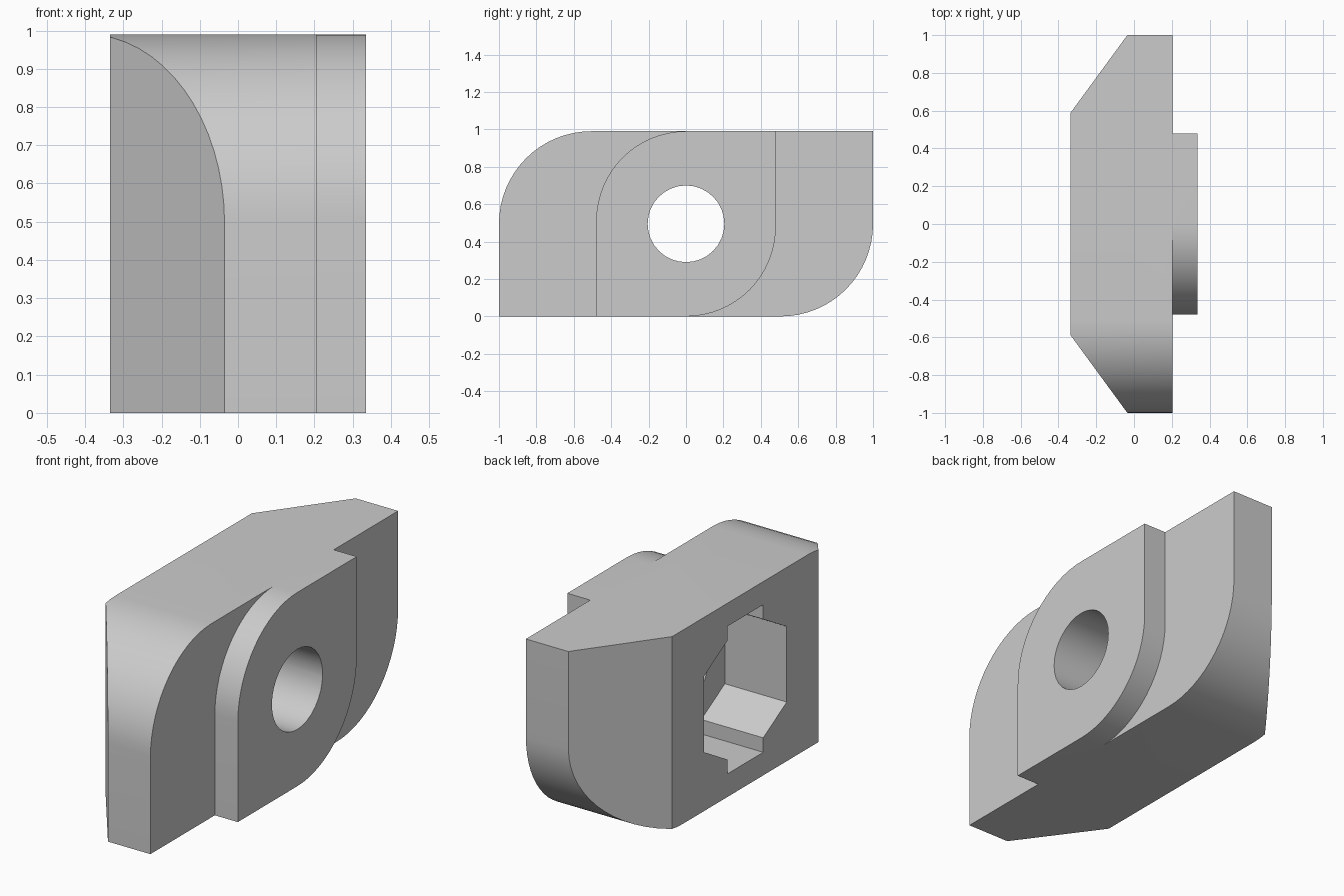
import bpy, bmesh
from math import sin, cos, pi, radians
from mathutils import Vector

cube = bpy.data.objects.get("Cube")
if cube:
    bpy.data.objects.remove(cube, do_unlink=True)

HEIGHT = 0.99
BACK, SHOULDER, FACE = -0.335, 0.205, 0.335   # x of recess face, body face, boss face
MID = HEIGHT / 2

steel = bpy.data.materials.new("grey steel")
steel.use_nodes = True
steel.diffuse_color = (0.6, 0.6, 0.6, 1)
steel.node_tree.nodes["Principled BSDF"].inputs["Base Color"].default_value = (0.6, 0.6, 0.6, 1)


def prism(name, points, sweep):
    """Extrude a closed outline of 3D points along a vector."""
    bm = bmesh.new()
    face = bm.faces.new([bm.verts.new(p) for p in points])
    top = bmesh.ops.extrude_face_region(bm, geom=[face])["geom"]
    bmesh.ops.translate(bm, vec=Vector(sweep),
                        verts=[v for v in top if isinstance(v, bmesh.types.BMVert)])
    bmesh.ops.recalc_face_normals(bm, faces=bm.faces)
    mesh = bpy.data.meshes.new(name)
    bm.to_mesh(mesh)
    bm.free()
    mesh.materials.append(steel)
    obj = bpy.data.objects.new(name, mesh)
    bpy.context.collection.objects.link(obj)
    return obj


def side_prism(name, outline, x0, x1):
    """Prism along x from a (y, z) outline."""
    return prism(name, [(x0, y, z) for y, z in outline], (x1 - x0, 0, 0))


def two_round_corners(half, radius, steps=16):
    """Block outline with opposite corners rounded; half-turn symmetric."""
    half_loop = [(half, HEIGHT)]
    for i in range(steps + 1):
        a = pi / 2 + i / steps * pi / 2
        half_loop.append((-half + radius + radius * cos(a),
                          HEIGHT - radius + radius * sin(a)))
    return half_loop + [(-y, HEIGHT - z) for y, z in half_loop]


def boolean(target, tool, operation):
    mod = target.modifiers.new(operation.lower(), 'BOOLEAN')
    mod.object, mod.operation, mod.solver = tool, operation, 'EXACT'
    bpy.context.view_layer.objects.active = target
    bpy.ops.object.modifier_apply(modifier=mod.name)
    bpy.data.objects.remove(tool, do_unlink=True)


# Main body, its ends tapered towards the recess face
body = side_prism("nut_body", two_round_corners(1.0, 0.494), BACK, SHOULDER)
quarter = [(BACK, 0.59), (-0.035, 1.0), (-0.035, 1.1), (0.5, 1.1)]
quarter[1:3] = [(0.038, 1.1)]
plan = quarter + [(x, -y) for x, y in reversed(quarter)]
taper = prism("taper_tool", [(x, y, -0.5) for x, y in plan], (0, 0, 2))
boolean(body, taper, 'INTERSECT')

# Raised boss that fits the slot
boss = side_prism("boss", two_round_corners(0.48, 0.48), SHOULDER - 0.1, FACE)
boolean(body, boss, 'UNION')

# Through hole
circle = [(0.205 * cos(2 * pi * i / 32), MID + 0.205 * sin(2 * pi * i / 32)) for i in range(32)]
boolean(body, side_prism("hole_tool", circle, -1, 1), 'DIFFERENCE')

# Hexagonal pocket with a square-ended relief at top and bottom
corner = [(0.335, 0.193), (0.145, 0.303), (0.145, 0.377)]
upper = corner + [(-y, z) for y, z in reversed(corner)]
pocket = [(y, MID + z) for y, z in upper] + [(-y, MID - z) for y, z in upper]
boolean(body, side_prism("pocket_tool", pocket, -1, 0.015), 'DIFFERENCE')

# Smooth the curves, keep the edges crisp
bpy.ops.object.select_all(action='DESELECT')
body.select_set(True)
bpy.context.view_layer.objects.active = body
bpy.ops.object.shade_smooth_by_angle(angle=radians(30))
